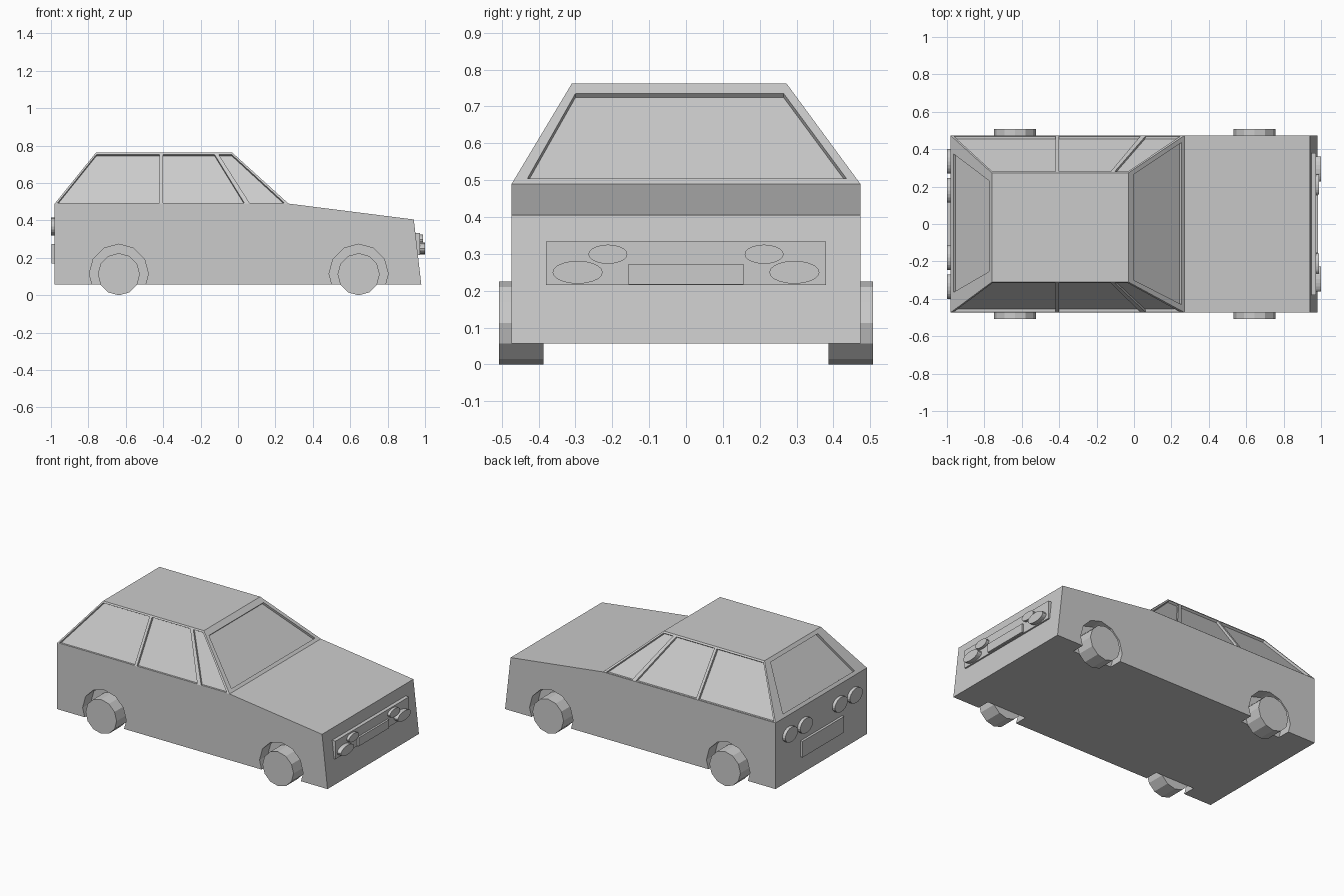
import bpy, bmesh, math
from mathutils import Vector

old = bpy.data.objects.get("Cube")
if old:
    bpy.data.objects.remove(old, do_unlink=True)

grey = bpy.data.materials.new("light_grey")
grey.use_nodes = True
grey.diffuse_color = (0.6, 0.6, 0.6, 1)
grey.node_tree.nodes["Principled BSDF"].inputs["Base Color"].default_value = (0.6, 0.6, 0.6, 1)


def prism(name, ring_a, ring_b):
    """Closed solid between two matching rings of points."""
    bm = bmesh.new()
    a = [bm.verts.new(p) for p in ring_a]
    b = [bm.verts.new(p) for p in ring_b]
    bm.faces.new(a)
    bm.faces.new(b)
    for i in range(len(a)):
        j = (i + 1) % len(a)
        bm.faces.new((a[i], a[j], b[j], b[i]))
    bmesh.ops.recalc_face_normals(bm, faces=bm.faces)
    mesh = bpy.data.meshes.new(name)
    bm.to_mesh(mesh)
    bm.free()
    mesh.materials.append(grey)
    obj = bpy.data.objects.new(name, mesh)
    bpy.context.collection.objects.link(obj)
    return obj


def along_y(name, pts, y0, y1):
    return prism(name, [(x, y0, z) for x, z in pts], [(x, y1, z) for x, z in pts])


def along_x(name, pts, x0, x1):
    return prism(name, [(x0, y, z) for y, z in pts], [(x1, y, z) for y, z in pts])


def oval(cu, cv, ru, rv, n):
    return [(cu + ru * math.cos(math.tau * i / n), cv + rv * math.sin(math.tau * i / n))
            for i in range(n)]


def rect(u0, u1, v0, v1):
    return [(u0, v0), (u1, v0), (u1, v1), (u0, v1)]


def cut(target, cutter):
    """Subtract the cutter for good and delete it."""
    mod = target.modifiers.new("cut", 'BOOLEAN')
    mod.operation = 'DIFFERENCE'
    mod.solver = 'EXACT'
    mod.object = cutter
    bpy.context.view_layer.objects.active = target
    bpy.ops.object.modifier_apply(modifier=mod.name)
    bpy.data.objects.remove(cutter, do_unlink=True)


# Lower body with wheel arches
HALF, BELT, ROOF = 0.473, 0.49, 0.762
WHEEL_IN, WHEEL_OUT = 0.388, 0.507
body = along_y("body", [(-0.98, 0.057), (-0.98, BELT), (0.27, BELT), (0.94, 0.405), (0.98, 0.057)],
               -HALF, HALF)
for end, cx in (("rear", -0.637), ("front", 0.645)):
    for side, s in (("left", 1), ("right", -1)):
        cut(body, along_y("arch_cutter", oval(cx, 0.115, 0.158, 0.158, 12), s * WHEEL_IN, s * 0.6))
        along_y(f"{end}_{side}_wheel", oval(cx, 0.1125, 0.1125, 0.1125, 12),
                s * (WHEEL_IN - 0.001), s * WHEEL_OUT)

# Cabin, tapering to a slightly offset roof
X_BASE, X_TOP = (-0.98, 0.27), (-0.76, -0.03)
Y_TOP = (-0.31, 0.273)
cabin = prism("cabin",
              [(x, y, BELT) for x, y in rect(*X_BASE, -HALF, HALF)],
              [(x, y, ROOF) for x, y in rect(*X_TOP, *Y_TOP)])


def lerp(a, b, z):
    return a + (b - a) * (z - BELT) / (ROOF - BELT)


def recess(points, outward, depth=0.015):
    """Sink a window pane into a sloping cabin face."""
    pts = [Vector(p) for p in points]
    n = (pts[1] - pts[0]).cross(pts[2] - pts[0]).normalized()
    if n.dot(Vector(outward)) < 0:
        n.negate()
    cut(cabin, prism("window_cutter", [p - n * depth for p in pts], [p + n * 0.03 for p in pts]))


# Side windows: bottom start, bottom end, top end, top start
LOW, HIGH = BELT + 0.002, 0.752
side_windows = [(-0.966, -0.42, -0.42, -0.757),
                (-0.402, 0.035, -0.125, -0.402),
                (0.063, 0.25, -0.033, -0.103)]
for s, top in ((1, Y_TOP[1]), (-1, Y_TOP[0])):
    for a, b, c, d in side_windows:
        corners = [(a, LOW), (b, LOW), (c, HIGH), (d, HIGH)]
        recess([(x, lerp(s * HALF, top, z), z) for x, z in corners], (0, s, 0))

# Windscreen and rear window
windscreen = [(-0.43, 0.505), (0.435, 0.505), (0.265, 0.735), (-0.30, 0.735)]
rear_window = [(-0.365, 0.508), (0.375, 0.508), (0.232, 0.742), (-0.255, 0.742)]
for k, glass, out in ((1, windscreen, 1), (0, rear_window, -1)):
    recess([(lerp(X_BASE[k], X_TOP[k], z), y, z) for y, z in glass], (out, 0, 0))

# Front grille, number plate and headlights
along_x("grille", rect(-0.38, 0.38, 0.215, 0.333), 0.94, 0.972)
along_x("front_plate", rect(-0.156, 0.156, 0.217, 0.273), 0.95, 0.985)
for side, s in (("left", 1), ("right", -1)):
    along_x(f"{side}_headlight", oval(s * 0.294, 0.25, 0.068, 0.031, 20), 0.95, 1.0)
    along_x(f"{side}_inner_headlight", oval(s * 0.212, 0.299, 0.053, 0.026, 20), 0.95, 0.99)

# Rear plate and tail lights
along_x("rear_plate", rect(-0.215, 0.215, 0.17, 0.275), -0.97, -0.996)
for side, s in (("left", 1), ("right", -1)):
    along_x(f"{side}_outer_tail_light", oval(s * 0.335, 0.367, 0.066, 0.048, 20), -0.97, -1.0)
    along_x(f"{side}_inner_tail_light", oval(s * 0.18, 0.367, 0.066, 0.048, 20), -0.97, -1.0)
